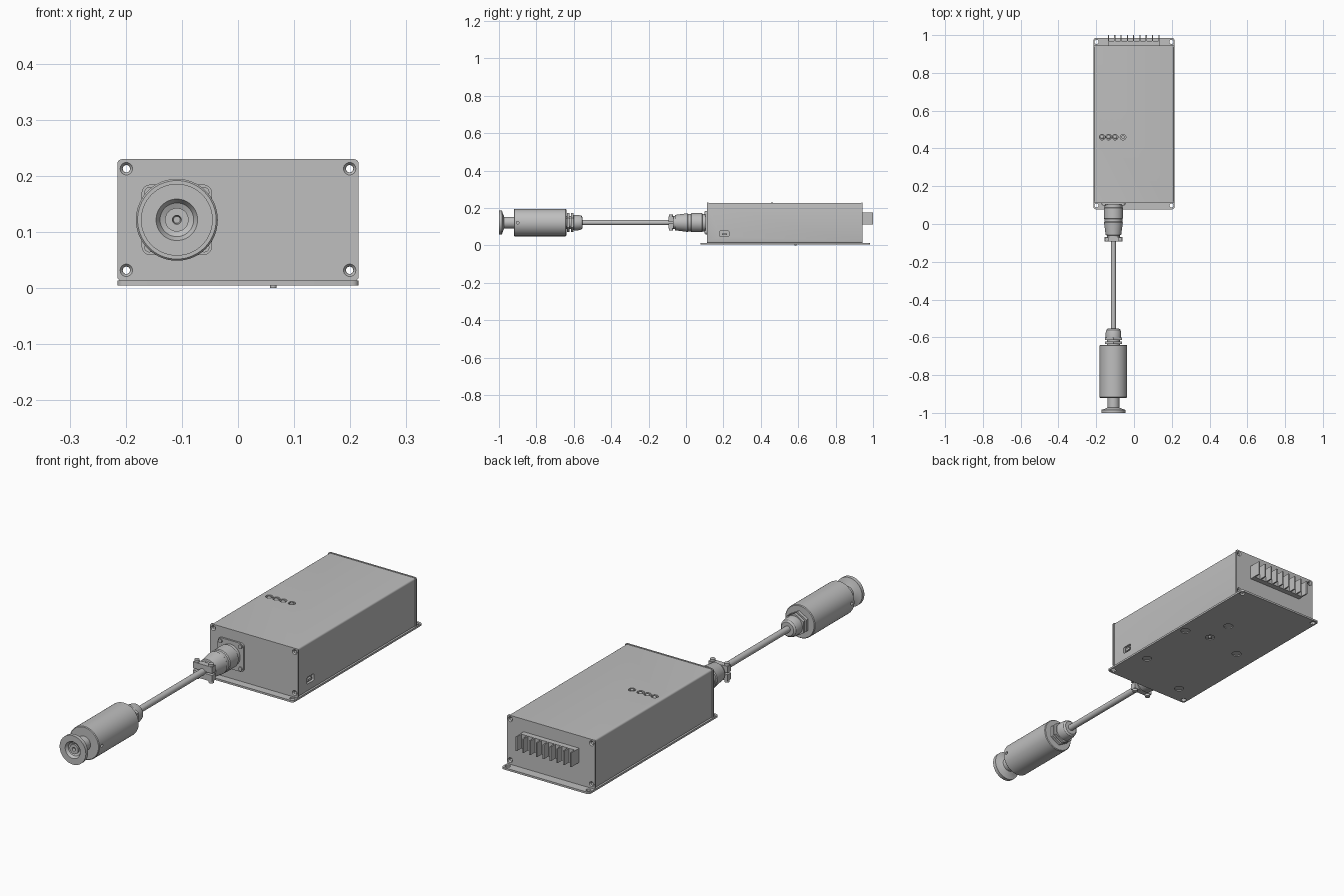
import bpy, bmesh, math
from mathutils import Matrix, Vector

if "Cube" in bpy.data.objects:
    bpy.data.objects.remove(bpy.data.objects["Cube"], do_unlink=True)

grey = bpy.data.materials.new("plain_grey")
grey.use_nodes = True
GREY = (0.52, 0.52, 0.52, 1)
grey.diffuse_color = GREY
grey.node_tree.nodes["Principled BSDF"].inputs["Base Color"].default_value = GREY

AXIS_X, AXIS_Y = -0.109, 0.122      # connector axis: x and z
TURN = {"x": Matrix.Rotation(math.pi / 2, 4, "Y"),
        "y": Matrix.Rotation(-math.pi / 2, 4, "X"),
        "z": Matrix.Identity(4)}


def finish(name, bm):
    bmesh.ops.recalc_face_normals(bm, faces=bm.faces)
    mesh = bpy.data.meshes.new(name)
    bm.to_mesh(mesh)
    bm.free()
    obj = bpy.data.objects.new(name, mesh)
    bpy.context.collection.objects.link(obj)
    mesh.materials.append(grey)
    return obj


def add_box(bm, lo, hi):
    lo, hi = Vector(lo), Vector(hi)
    m = Matrix.Translation((lo + hi) / 2) @ Matrix.Diagonal((*(hi - lo), 1))
    return bmesh.ops.create_cube(bm, size=1, matrix=m)["verts"]


def box(name, lo, hi, axis=None, radius=0.0):
    """Box whose edges parallel to the given axis are rounded."""
    bm = bmesh.new()
    add_box(bm, lo, hi)
    if axis:
        k = "xyz".index(axis)
        edges = [e for e in bm.edges
                 if abs((e.verts[0].co - e.verts[1].co)[k]) > 1e-5]
        bmesh.ops.bevel(bm, geom=edges, offset=radius, segments=4,
                        profile=0.5, affect="EDGES")
    return finish(name, bm)


def add_rod(bm, centre, r, length, axis, r2=None, sides=24):
    bmesh.ops.create_cone(bm, cap_ends=True, segments=sides, radius1=r,
                          radius2=r if r2 is None else r2, depth=length,
                          matrix=Matrix.Translation(centre) @ TURN[axis])


def rods(name, centres, r, length, axis, r2=None, sides=24):
    bm = bmesh.new()
    for c in centres:
        add_rod(bm, c, r, length, axis, r2, sides)
    return finish(name, bm)


def lathe(name, profile, steps=48):
    """Turn (radius, y) points around the connector axis."""
    bm = bmesh.new()
    vs = [bm.verts.new((r, y, 0)) for r, y in profile]
    es = [bm.edges.new(p) for p in zip(vs, vs[1:])]
    bmesh.ops.spin(bm, geom=vs + es, cent=(0, 0, 0), axis=(0, 1, 0),
                   angle=math.tau, steps=steps, use_merge=True)
    bmesh.ops.remove_doubles(bm, verts=bm.verts, dist=1e-5)
    bm.transform(Matrix.Translation((AXIS_X, 0, AXIS_Y)))
    return finish(name, bm)


def cut(targets, cutter):
    cutter.hide_render = True
    for obj in targets:
        mod = obj.modifiers.new("cut", "BOOLEAN")
        mod.operation, mod.solver, mod.object = "DIFFERENCE", "EXACT", cutter
        bpy.context.view_layer.objects.active = obj
        bpy.ops.object.modifier_apply(modifier=mod.name)
    bpy.data.objects.remove(cutter, do_unlink=True)


# Case, end plates and base plate
case = box("case", (-0.211, 0.118, 0.013), (0.211, 0.938, 0.228), "y", 0.008)
front_plate = box("front_plate", (-0.215, 0.112, 0.013), (0.215, 0.119, 0.23), "y", 0.008)
back_plate = box("back_plate", (-0.215, 0.937, 0.013), (0.215, 0.944, 0.23), "y", 0.008)
base = box("base_plate", (-0.215, 0.078, 0.005), (0.215, 0.984, 0.0135), "z", 0.012)

# Hollow countersunk screw channels in the corners
corners = [(x, z) for x in (-0.199, 0.199) for z in (0.032, 0.213)]
cut([case, front_plate, back_plate],
    rods("channel_cutter", [(x, 0.53, z) for x, z in corners], 0.0065, 1, "y"))
for plate, y, r1, r2 in ((front_plate, 0.113, 0.0135, 0.007),
                         (back_plate, 0.943, 0.007, 0.0135)):
    cut([plate], rods("sink_cutter", [(x, y, z) for x, z in corners],
                      r1, 0.008, "y", r2))

# Mounting holes and shallow round pockets in the base
cut([base], rods("mount_cutter", [(x, y, 0.01) for x in (-0.198, 0.198)
                                  for y in (0.098, 0.964)], 0.011, 0.1, "z"))
pockets = [(0.18, 0.56), (0.064, 0.71), (0.062, 0.585),
           (-0.117, 0.55), (0.153, 0.27), (-0.12, 0.16)]
cut([base], rods("pocket_cutter", [(x, y, 0.005) for x, y in pockets],
                 0.02, 0.008, "z"))
rods("base_stud", [(0.063, 0.585, 0.005)], 0.006, 0.01, "z")

# Indicator lamps and button in recesses on the lid
lamps = [(x, 0.46, 0.228) for x in (-0.169, -0.134, -0.1)]
button = (-0.058, 0.46, 0.228)
cut([case], rods("lamp_cutter", lamps + [button], 0.015, 0.016, "z"))
bm = bmesh.new()
for p in lamps:
    bmesh.ops.create_uvsphere(bm, u_segments=20, v_segments=10, radius=0.0115,
                              matrix=Matrix.Translation((p[0], p[1], 0.218)))
finish("lamps", bm)
rods("button", [(button[0], button[1], 0.223)], 0.009, 0.01, "z")

# Side port
cut([case], box("port_cutter", (0.2, 0.182, 0.047), (0.22, 0.229, 0.077), "x", 0.004))
box("port_tongue", (0.199, 0.193, 0.055), (0.209, 0.218, 0.065))

# Terminal block with dividing fins
bm = bmesh.new()
add_box(bm, (-0.138, 0.942, 0.112), (0.134, 0.968, 0.175))
for i in range(9):
    x = -0.135 + i * 0.0333
    add_box(bm, (x - 0.003, 0.96, 0.112), (x + 0.003, 1.0, 0.175))
finish("terminal_block", bm)

# Socket flange with corner screws
h = 0.063
box("socket_flange", (AXIS_X - h, 0.104, AXIS_Y - h),
    (AXIS_X + h, 0.113, AXIS_Y + h), "y", 0.016)
rods("flange_screws", [(AXIS_X + a, 0.103, AXIS_Y + b) for a in (-0.049, 0.049)
                       for b in (-0.049, 0.049)], 0.009, 0.008, "y")

# Plug shell
lathe("plug_shell", [(0, 0.106), (0.047, 0.106), (0.047, 0.088), (0.051, 0.086),
                     (0.051, 0.03), (0.047, 0.026), (0.047, 0.012), (0.05, 0.008),
                     (0.041, -0.058), (0.034, -0.06), (0.034, -0.07), (0, -0.07)])

# Cable clamp with screws
bm = bmesh.new()
for s in (-1, 1):
    add_box(bm, (AXIS_X - 0.047, -0.093, AXIS_Y + s * 0.018 - 0.014),
            (AXIS_X + 0.047, -0.068, AXIS_Y + s * 0.018 + 0.014))
    for t in (-1, 1):
        add_rod(bm, (AXIS_X + t * 0.035, -0.081, AXIS_Y + s * 0.034),
                0.011, 0.016, "z")
finish("cable_clamp", bm)

# Cable
lathe("cable", [(0, -0.05), (0.014, -0.05), (0.014, -0.6), (0, -0.6)], 24)

# Cable gland: domed cap, neck and hexagon nuts
lathe("gland_cap", [(0, -0.554), (0.03, -0.554), (0.037, -0.56), (0.041, -0.575),
                    (0.041, -0.6), (0.034, -0.602), (0.034, -0.645), (0, -0.645)])
rods("gland_nuts", [(AXIS_X, y, AXIS_Y) for y in (-0.608, -0.629)],
     0.051, 0.013, "y", sides=6)

# Cylindrical sensor housing with a small hole on each side
housing = lathe("sensor_housing", [(0, -0.64), (0.07, -0.64), (0.073, -0.643),
                                   (0.073, -0.917), (0.07, -0.92), (0, -0.92)], 64)
cut([housing], rods("side_hole_cutter", [(AXIS_X + s * 0.07, -0.9, AXIS_Y)
                                         for s in (-1, 1)], 0.007, 0.04, "x"))

# Stem and dished front disc
lathe("sensor_head", [(0, -0.915), (0.031, -0.915), (0.031, -0.972), (0.05, -0.98),
                      (0.064, -0.984), (0.064, -1.0), (0.037, -1.0), (0.03, -0.988),
                      (0.021, -0.984), (0.021, -0.992), (0.008, -0.992),
                      (0.006, -0.98), (0, -0.98)], 64)

# Smooth the round surfaces, keep hard edges
bpy.ops.object.select_all(action="DESELECT")
for obj in bpy.context.scene.objects:
    if obj.type == "MESH":
        obj.select_set(True)
        bpy.context.view_layer.objects.active = obj
bpy.ops.object.shade_smooth_by_angle(angle=math.radians(30))
